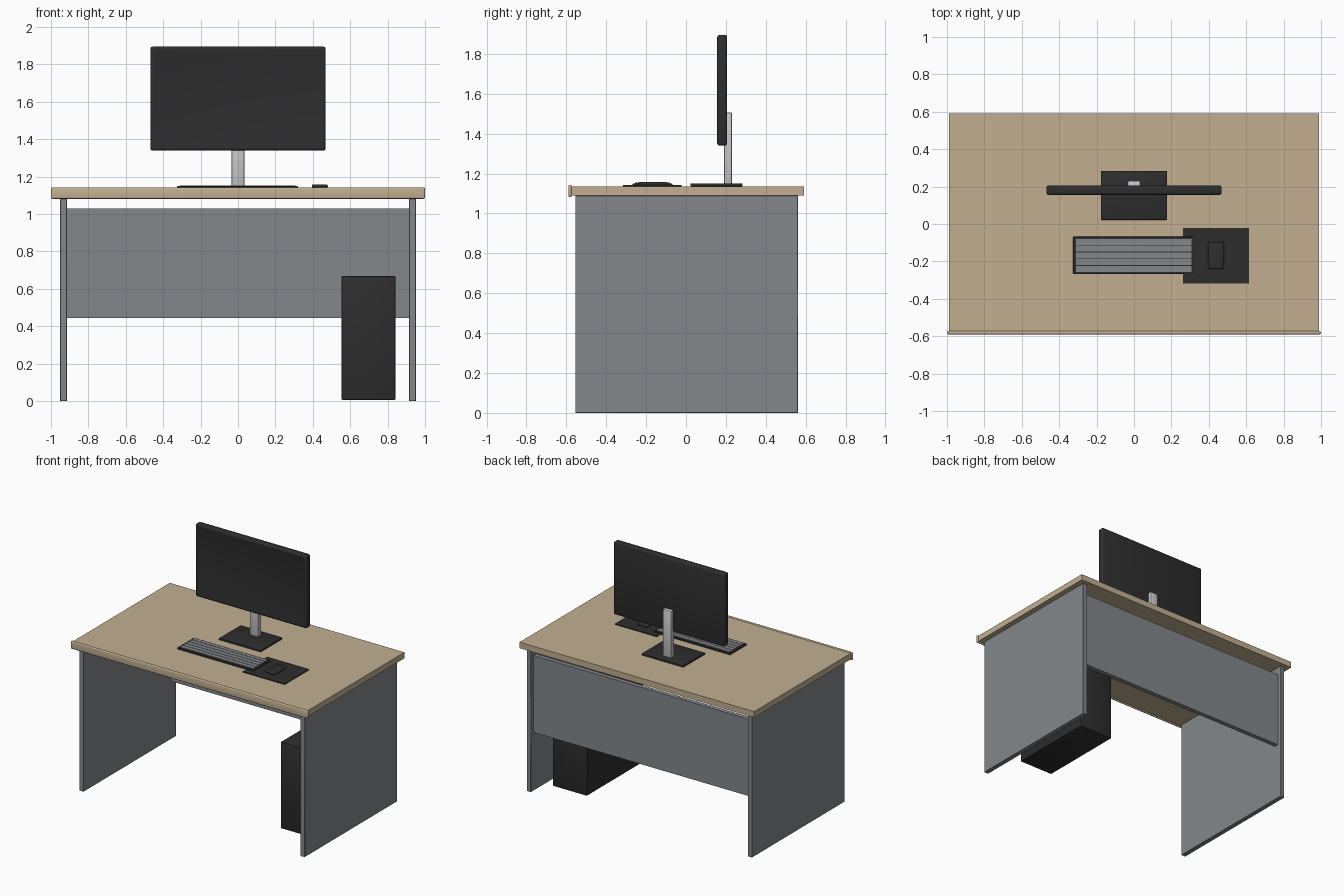
import bpy
import bmesh
import math
from mathutils import Vector

if "Cube" in bpy.data.objects:
    bpy.data.objects.remove(bpy.data.objects["Cube"], do_unlink=True)


def material(name, rgb):
    mat = bpy.data.materials.new(name)
    mat.use_nodes = True
    color = (*rgb, 1.0)
    mat.diffuse_color = color
    mat.node_tree.nodes["Principled BSDF"].inputs["Base Color"].default_value = color
    return mat


WOOD = material("light wood", (0.54, 0.43, 0.285))
GREY = material("panel grey", (0.225, 0.245, 0.26))
BLACK = material("black plastic", (0.027, 0.027, 0.027))
SILVER = material("silver", (0.60, 0.60, 0.60))


def box(name, mat, x, y, z, bevel=0.0, segments=2, inset=None):
    """Box spanning the x, y and z ranges; inset = (border, depth) of the front face."""
    bm = bmesh.new()
    bmesh.ops.create_cube(bm, size=1.0)
    size = Vector(b - a for a, b in (x, y, z))
    centre = Vector((a + b) / 2 for a, b in (x, y, z))
    for v in bm.verts:
        v.co = v.co * size
    if bevel:
        bmesh.ops.bevel(bm, geom=bm.edges[:], offset=bevel, segments=segments,
                        profile=0.5, affect='EDGES', clamp_overlap=True)
    if inset:
        bm.normal_update()
        front = max((f for f in bm.faces if f.normal.y < -0.99),
                    key=lambda f: f.calc_area())
        bmesh.ops.inset_region(bm, faces=[front], thickness=inset[0])
        bmesh.ops.translate(bm, verts=front.verts[:], vec=(0, inset[1], 0))
    mesh = bpy.data.meshes.new(name)
    bm.to_mesh(mesh)
    bm.free()
    mesh.materials.append(mat)
    obj = bpy.data.objects.new(name, mesh)
    obj.location = centre
    bpy.context.collection.objects.link(obj)
    if bevel:
        bpy.ops.object.select_all(action='DESELECT')
        obj.select_set(True)
        bpy.context.view_layer.objects.active = obj
        bpy.ops.object.shade_smooth_by_angle(angle=math.radians(40))
    return obj


# Desk: top, rounded front edge, side panels, back panel
TOP = 1.136
box("desk_top", WOOD, (-0.99, 0.99), (-0.578, 0.592), (1.09, TOP))
box("desk_front_edge", WOOD, (-1.0, 1.0), (-0.59, -0.573), (1.082, 1.142), 0.008, 4)
for side, name in ((-1, "right_side_panel"), (1, "left_side_panel")):
    xs = sorted((side * 0.915, side * 0.951))
    box(name, GREY, xs, (-0.555, 0.562), (0.0, 1.09), 0.002, 1)
box("back_panel", GREY, (-0.916, 0.916), (0.495, 0.53), (0.444, 1.03))

# Computer case under the desk
box("computer_case", BLACK, (0.553, 0.842), (-0.275, 0.405), (0.007, 0.668), 0.006)

# Monitor with recessed screen, column and foot
box("monitor", BLACK, (-0.469, 0.469), (0.156, 0.206), (1.34, 1.895), 0.012, 3,
    inset=(0.014, 0.003))
box("monitor_column", SILVER, (-0.035, 0.035), (0.19, 0.231), (1.145, 1.507), 0.008)
box("monitor_foot", BLACK, (-0.176, 0.176), (0.022, 0.284), (TOP, 1.15), 0.003)

# Keyboard with rows of keys
box("keyboard", BLACK, (-0.325, 0.321), (-0.268, -0.068), (TOP, 1.149), 0.003)
ROWS = 5
pitch = 0.18 / ROWS
for row in range(ROWS):
    y = -0.258 + row * pitch
    box(f"key_row_{row + 1}", GREY, (-0.311, 0.307),
        (y + 0.002, y + pitch - 0.002), (1.145, 1.154))

# Mouse pad and mouse
box("mouse_pad", BLACK, (0.262, 0.616), (-0.317, -0.022), (TOP, 1.142))
box("mouse", BLACK, (0.395, 0.481), (-0.24, -0.095), (1.14, 1.158), 0.008, 3)
